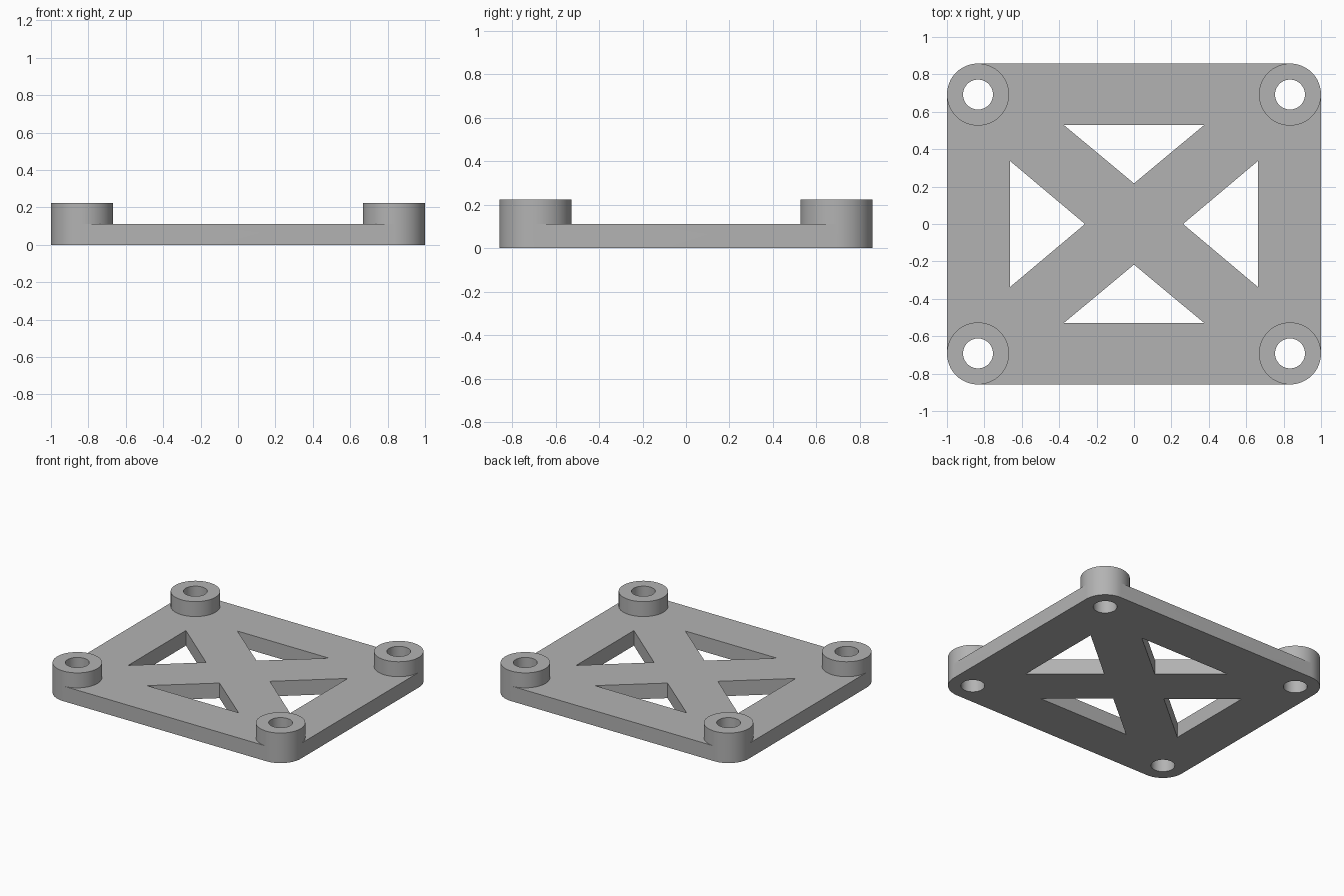
import bpy
import bmesh
from math import cos, sin, pi, radians
from mathutils import Vector

if "Cube" in bpy.data.objects:
    bpy.data.objects.remove(bpy.data.objects["Cube"])

PLATE_TOP, BOSS_TOP = 0.112, 0.223
BOSS_R, HOLE_R = 0.166, 0.08
CX, CY = 1 - BOSS_R, 0.858 - BOSS_R
SEGS = 64
QUARTER = SEGS // 4

# Matte grey plastic
grey = bpy.data.materials.new("grey plastic")
grey.use_nodes = True
colour = (0.45, 0.45, 0.45, 1)
grey.diffuse_color = colour
grey.node_tree.nodes["Principled BSDF"].inputs["Base Color"].default_value = colour

bm = bmesh.new()


def on_circle(centre, radius, step):
    a = 2 * pi * step / SEGS
    return (centre[0] + radius * cos(a), centre[1] + radius * sin(a))


def quad(p, q, p_z, q_z):
    """Upright wall between two plan points."""
    corners = [(*p, p_z), (*q, p_z), (*q, q_z), (*p, q_z)]
    bm.faces.new([bm.verts.new(c) for c in corners])


def fill(loops, z):
    """Flat face with holes, bounded by plan loops."""
    edges = []
    for loop in loops:
        verts = [bm.verts.new((*p, z)) for p in loop]
        edges += [bm.edges.new((a, verts[i - 1])) for i, a in enumerate(verts)]
    bmesh.ops.triangle_fill(bm, edges=edges, use_beauty=True, normal=Vector((0, 0, 1)))


# Corner centres, counter-clockwise, matching the quarter turn each one rounds
centres = [(CX, CY), (-CX, CY), (-CX, -CY), (CX, -CY)]

# Plate outline follows the inner side of each corner boss
outline = []
for turn, centre in enumerate(centres):
    start = turn * QUARTER
    outline += [on_circle(centre, BOSS_R, start - k) for k in range(SEGS - SEGS // 4 + 1)]

# Triangular windows leaving an X brace
windows = []
for s in (1, -1):
    windows.append([(-0.376, 0.53 * s), (0.376, 0.53 * s), (0, 0.217 * s)])
    windows.append([(0.664 * s, -0.338), (0.664 * s, 0.338), (0.262 * s, 0)])

for z in (0, PLATE_TOP):
    fill([outline] + windows, z)
for window in windows:
    for i, p in enumerate(window):
        quad(window[i - 1], p, 0, PLATE_TOP)

# Straight plate sides between bosses
for turn, centre in enumerate(centres):
    following = centres[(turn + 1) % 4]
    step = (turn + 1) * QUARTER
    quad(on_circle(centre, BOSS_R, step), on_circle(following, BOSS_R, step), 0, PLATE_TOP)

# Raised corner bosses with through holes
for turn, centre in enumerate(centres):
    for k in range(SEGS):
        step = turn * QUARTER + k
        a, b = (on_circle(centre, BOSS_R, step + i) for i in (0, 1))
        c, d = (on_circle(centre, HOLE_R, step + i) for i in (0, 1))
        for z in (0, BOSS_TOP):
            bm.faces.new([bm.verts.new((*p, z)) for p in (a, b, d, c)])
        quad(c, d, 0, BOSS_TOP)
        quad(a, b, PLATE_TOP, BOSS_TOP)
        if k < QUARTER:
            quad(a, b, 0, PLATE_TOP)

# Weld everything into one solid
bmesh.ops.remove_doubles(bm, verts=bm.verts[:], dist=0.0005)
bmesh.ops.recalc_face_normals(bm, faces=bm.faces[:])
mesh = bpy.data.meshes.new("mounting_plate")
bm.to_mesh(mesh)
bm.free()
mesh.materials.append(grey)
plate = bpy.data.objects.new("mounting_plate", mesh)
bpy.context.collection.objects.link(plate)

bpy.ops.object.select_all(action="DESELECT")
plate.select_set(True)
bpy.context.view_layer.objects.active = plate
bpy.ops.object.shade_smooth_by_angle(angle=radians(30))
